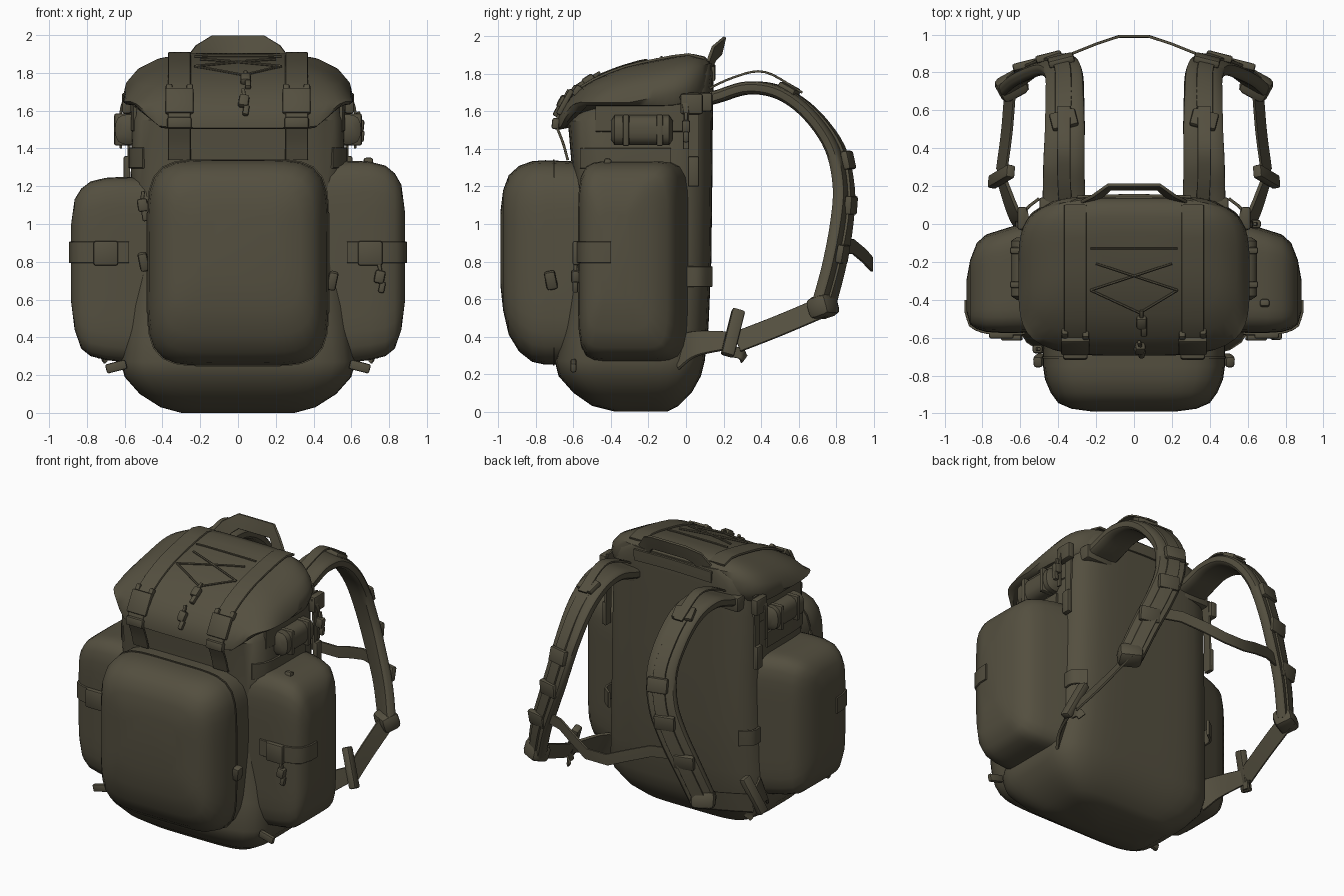
import bpy, bmesh, math
from mathutils import Vector, Matrix
from mathutils.bvhtree import BVHTree

if "Cube" in bpy.data.objects:
    bpy.data.objects.remove(bpy.data.objects["Cube"])

olive = bpy.data.materials.new("olive_canvas")
olive.use_nodes = True
colour = (0.088, 0.078, 0.05, 1)
olive.diffuse_color = colour
olive.node_tree.nodes["Principled BSDF"].inputs["Base Color"].default_value = colour
parts, surfaces = [], {}


def finish(name, bm, solid=False):
    bmesh.ops.recalc_face_normals(bm, faces=bm.faces)
    if solid:
        surfaces[name] = BVHTree.FromBMesh(bm)
    mesh = bpy.data.meshes.new(name)
    bm.to_mesh(mesh)
    bm.free()
    mesh.materials.append(olive)
    ob = bpy.data.objects.new(name, mesh)
    bpy.context.collection.objects.link(ob)
    parts.append(ob)


def skin(bm, rings):
    """Join rings of points into a capped tube."""
    rows = [[bm.verts.new(p) for p in ring] for ring in rings]
    n = len(rows[0])
    for a, b in zip(rows, rows[1:]):
        for i in range(n):
            bm.faces.new((a[i], a[(i + 1) % n], b[(i + 1) % n], b[i]))
    bm.faces.new(rows[0])
    bm.faces.new(rows[-1])


def oval(power, n):
    """Rounded square of radius one."""
    out = []
    for i in range(n):
        a = 2 * math.pi * (i + 0.5) / n
        c, s = math.cos(a), math.sin(a)
        r = (abs(c) ** power + abs(s) ** power) ** (-1 / power)
        out.append((c * r, s * r))
    return out


def loft(name, rings, place, power=5, n=56, solid=True):
    """rings: (level, u0, u1, v0, v1); place turns (level, u, v) into a point."""
    bm = bmesh.new()
    skin(bm, [[place(t, (u0 + u1) / 2 + (u1 - u0) / 2 * a, (v0 + v1) / 2 + (v1 - v0) / 2 * b)
               for a, b in oval(power, n)] for t, u0, u1, v0, v1 in rings])
    finish(name, bm, solid)


def spline(pts, steps=5):
    p = [Vector(q) for q in pts]
    p = [2 * p[0] - p[1]] + p + [2 * p[-1] - p[-2]]
    out = []
    for a, b, c, d in zip(p, p[1:], p[2:], p[3:]):
        for k in range(steps):
            t = k / steps
            out.append(0.5 * (2 * b + (c - a) * t + (2 * a - 5 * b + 4 * c - d) * t * t
                              + (3 * b - a - 3 * c + d) * t ** 3))
    return out + [p[-2]]


def band(name, pts, wide, width, thick, wide2=None, width2=None, power=12, n=12, smooth=True):
    """Webbing or padding swept along a path, optionally twisting and tapering."""
    path = spline(pts) if smooth else [Vector(p) for p in pts]
    w0, w1 = Vector(wide), Vector(wide2 or wide)
    rings = []
    for i, p in enumerate(path):
        t = i / (len(path) - 1)
        tan = (path[min(i + 1, len(path) - 1)] - path[max(i - 1, 0)]).normalized()
        w = w0.lerp(w1, t)
        w = (w - tan * w.dot(tan)).normalized()
        up = tan.cross(w)
        size = width + ((width2 or width) - width) * t
        rings.append([p + w * a * size / 2 + up * b * thick / 2 for a, b in oval(power, n)])
    bm = bmesh.new()
    skin(bm, rings)
    finish(name, bm)


def box(name, at, size, turn=(0, 0, 0), bevel=0.012):
    bm = bmesh.new()
    bmesh.ops.create_cube(bm, size=1)
    bmesh.ops.scale(bm, vec=size, verts=bm.verts)
    bmesh.ops.bevel(bm, geom=bm.edges[:], offset=min(bevel, min(size) * 0.3), segments=2,
                    affect='EDGES', profile=0.5)
    rot = Matrix.Rotation(turn[2], 4, 'Z') @ Matrix.Rotation(turn[1], 4, 'Y') @ Matrix.Rotation(turn[0], 4, 'X')
    bm.transform(Matrix.Translation(at) @ rot)
    finish(name, bm)


def hit(origin, aim, lift=0.008, only=""):
    """Nearest point on the cloth along a ray, lifted slightly."""
    o, d = Vector(origin), Vector(aim).normalized()
    found = [s.ray_cast(o, d) for key, s in surfaces.items() if only in key]
    return min((h for h in found if h[0]), key=lambda h: h[3])[0] - d * lift


def toggle(name, at, side=0.0, lean=0.0):
    down = Matrix.Rotation(lean, 3, 'X') @ Vector((0, 0, -1))
    box(name + "_barrel", at, (0.055, 0.045, 0.07), (lean, side, 0), 0.02)
    box(name + "_tip", Vector(at) + down * .055 + Vector((.012, 0, 0)), (0.032, 0.03, 0.06), (lean, side, 0))
    box(name + "_loop", Vector(at) - down * .05, (0.02, 0.02, 0.05), (lean, -side, 0))


# Main sack, rounded under the base and flat against the back
along_z = lambda t, u, v: Vector((u, v, t))
sack = [(0, .30, -.38, -.1), (.03, .41, -.5, -.04), (.1, .52, -.6, .03), (.19, .6, -.68, .08),
        (.27, .62, -.7, .1), (.45, .6, -.66, .12), (.8, .58, -.61, .135), (1.2, .57, -.6, .14),
        (1.55, .56, -.63, .143), (1.72, .52, -.45, .146), (1.8, .46, -.2, .146), (1.855, .36, -.05, .142)]
loft("main_sack", [(z, -w, w, a, b) for z, w, a, b in sack], along_z)

# Lid, tilted down to a front flap and cut higher at the sides
lid = [(1.5, .57, -.68, .12), (1.51, .59, -.695, .13), (1.57, .61, -.69, .138), (1.63, .595, -.655, .138),
       (1.69, .54, -.59, .135), (1.735, .45, -.48, .1), (1.76, .34, -.36, .04), (1.77, .2, -.25, -.05)]
loft("lid", [(z, -w, w, a, b) for z, w, a, b in lid],
     lambda t, u, v: Vector((u, v, max(t + .2 * (v + .69),
                                       t * .25 + 1.125 + .13 * min(1, max(0, (abs(u) - .4) / .15))))),
     power=4, n=72)

# Large front pocket with a seam where it meets the sack
along_y = lambda t, u, v: Vector((u, t, v))
front = [(-.5, .48, .25, 1.33), (-.75, .48, .25, 1.34), (-.82, .47, .265, 1.335), (-.89, .44, .32, 1.31),
         (-.945, .4, .41, 1.26), (-.975, .33, .54, 1.18), (-.99, .22, .68, 1.06)]
loft("front_pocket", [(y, -w, w, a, b) for y, w, a, b in front], along_y, power=5.5)
loft("front_pocket_seam", [(y, -.485, .485, .245, 1.345) for y in (-.71, -.7)], along_y, 5.5, solid=False)

# Side pockets; the left one is taller
pocket = [(.45, -.57, .04, .25, 1.31), (.62, -.575, -.005, .27, 1.315), (.7, -.575, -.03, .28, 1.31),
          (.78, -.57, -.055, .3, 1.29), (.83, -.555, -.1, .34, 1.25), (.865, -.53, -.19, .44, 1.19),
          (.885, -.46, -.3, .6, 1.04)]
for s, side, lift in ((1, "left", 1.015), (-1, "right", .95)):
    loft(side + "_pocket", [(x, a, b, c, d * lift) for x, a, b, c, d in pocket],
         lambda t, u, v: Vector((s * t, u, v)), power=7)

X, Z = (1, 0, 0), (0, 0, 1)
for s, side in ((1, "left"), (-1, "right")):
    flip = lambda ps: [(s * p[0], *p[1:]) for p in ps]
    # Lid straps with their buckles
    x = s * .31
    top = [hit((x, .1 - .085 * i, 3), (0, 0, -1)) for i in range(9)]
    drop = [hit((x, -2, z), (0, 1, 0)) for z in (1.66, 1.6, 1.53)]
    band(side + "_lid_strap", top + drop, X, .12, .014, smooth=False)
    band(side + "_lid_strap_tail", [(x, -.69, 1.52), (x, -.655, 1.43), (x, -.63, 1.34)], X, .12, .014)
    box(side + "_lid_buckle", hit((x, -2, 1.65), (0, 1, 0)), (.15, .03, .15), (-.5, 0, 0))
    box(side + "_lid_buckle_plug", (x, -.695, 1.535), (.13, .04, .06), (-.1, 0, 0))
    for k in (-1, 1):
        box(side + "_buckle_prong", hit((x + k * .055, -2, 1.71), (0, 1, 0)), (.035, .04, .06), (-.6, 0, 0))

    # Padded shoulder strap, twisting outward as it drops
    pad = [(.37, .06, 1.65), (.37, .17, 1.68), (.37, .33, 1.725), (.365, .5, 1.7), (.365, .66, 1.59),
           (.37, .79, 1.41), (.41, .84, 1.2), (.48, .83, 1.0), (.57, .79, .78), (.64, .735, .57)]
    out = (s * .85, -.5, 0)
    band(side + "_shoulder_pad", flip(pad), (s, 0, 0), .23, .07, out, .17, 5, 20)
    over = [(p[0] + .008, p[1] + .04 * min(1, i / 5), p[2] + .04 * max(0, 1 - i / 6))
            for i, p in enumerate(pad)][2:]
    band(side + "_pad_webbing", flip(over), (s, 0, 0), .09, .016, out, .08)
    for at, tilt in (((.37, .55, 1.72), -.5), ((.385, .865, 1.34), -1.35), ((.45, .88, 1.1), -1.65),
                     ((.57, .835, .84), -1.75)):
        box(side + "_pad_slider", (s * at[0], *at[1:]), (.14, .1, .04), (tilt, 0, -s * .25))
    box(side + "_pad_end", (s * .645, .73, .56), (.16, .13, .12), (.3, 0, -s * .5), .035)
    band(side + "_load_lifter", flip([(.36, .08, 1.7), (.37, .25, 1.78), (.37, .42, 1.81), (.37, .62, 1.7)]),
         X, .07, .012)
    box(side + "_strap_anchor", (s * .38, .08, 1.65), (.24, .12, .1))

    # Lower adjusting webbing, its face turned up and outward
    lean = (-s * .4, 0, .9)
    band(side + "_lower_webbing", flip([(.65, .76, .57), (.67, .5, .46), (.7, .27, .37)]), lean, .12, .014)
    band(side + "_lower_tab", flip([(.56, -.05, .31), (.63, .05, .36), (.7, .24, .38)]), lean, .2, .02, None, .1)
    box(side + "_ladder_buckle", (s * .7, .25, .42), (.05, .07, .27), (-.3, -s * .35, s * .2))
    band(side + "_webbing_tail", flip([(.71, .24, .32), (.71, .29, .31), (.69, .31, .28)]), Z, .06, .012)
    box(side + "_base_buckle", (s * .645, -.6, .245), (.11, .03, .05), (0, s * .25, 0))

    # Belt round the side pocket
    mid = Vector((s * .68, -.32, .85))
    rays = [Vector((s * math.cos(a), math.sin(a), 0)) for a in map(math.radians, range(-112, -14, 7))]
    band(side + "_pocket_belt", [hit(mid + r, -r, .004, side + "_pocket") for r in rays], Z, .115, .014,
         smooth=False)
    box(side + "_pocket_belt_buckle", (s * .7, -.585, .845), (.13, .04, .13))

    # Upper side webbing, roll pouch and compression strap
    for z, y0, w in ((1.35, -.56, .11), (1.57, -.48, .16)):
        band(side + "_side_webbing", [hit((s * 2, y0 + .06 * i, z), (-s, 0, 0), .006, "sack") for i in range(9)],
             Z, w, .016, smooth=False)
    loft(side + "_roll_pouch", [(y, s * .57 - r, s * .57 + r, 1.5 - r, 1.5 + r) for y, r in
         ((-.4, .05), (-.38, .08), (-.09, .08), (-.07, .05))], along_y, 3, 20, False)
    for y in (-.32, -.14):
        box(side + "_pouch_loop", (s * .573, y, 1.5), (.165, .035, .17), bevel=.03)
    band(side + "_compression_strap", flip([(.565, .04, 1.7), (.575, .04, 1.5), (.58, .04, 1.2)]),
         (0, 1, 0), .06, .014)
    box(side + "_compression_buckle", (s * .59, .03, 1.64), (.05, .12, .11))
    box(side + "_compression_lock", (s * .59, .04, 1.28), (.03, .06, .16))
    band(side + "_hanging_cord", flip([(.59, -.02, 1.68), (.62, 0, 1.6), (.62, 0, 1.4)]), (0, 1, 0), .03, .012)
    band(side + "_back_tab", flip([(.57, -.02, .72), (.572, .07, .72), (.5, .135, .72)]), Z, .11, .016)
    box(side + "_front_cinch", (s * .5, -.72, .8 if s < 0 else .7), (.05, .06, .1), (.2, s * .2, 0), .02)

# Chest strap sagging between the shoulder pads
arc = [(.52, .83, .88), (.35, .89, .88), (.2, .95, .83), (.08, .99, .785)]
band("chest_strap", arc + [(-x, y, z) for x, y, z in reversed(arc)], Z, .08, .014, smooth=False)

# Carry handle
grip = [(.24, .12, 1.84), (.19, .15, 1.91), (.13, .195, 1.95)]
band("carry_handle", grip + [(-x, y, z) for x, y, z in reversed(grip)], (0, .25, 1), .1, .018, smooth=False)
band("handle_seam", [(-.3, .143, 1.8), (0, .15, 1.81), (.3, .143, 1.8)], Z, .08, .016)

# Crossed lacing on the lid
rows = [-.13, -.21, -.35, -.47]
lace = [(-.23, rows[0], .23, rows[0]), (-.2, rows[1], .23, rows[2]), (.2, rows[1], -.23, rows[2]),
        (-.23, rows[2], .03, rows[3]), (.23, rows[2], .03, rows[3])]
for x0, y0, x1, y1 in lace:
    pts = [hit((x0 + (x1 - x0) * k / 6, y0 + (y1 - y0) * k / 6, 3), (0, 0, -1)) for k in range(7)]
    band("lid_lace", pts, X if y0 != y1 else (0, 1, 0), .014, .014, power=2, n=6, smooth=False)

# Toggles and clips
toggle("lid_upper_toggle", hit((.04, -.52, 3), (0, 0, -1), .015), lean=-1.0)
toggle("lid_front_toggle", hit((.03, -2, 1.65), (0, 1, 0), .015), .15, -.5)
toggle("left_pocket_clip", (.75, -.59, .72), .2)
toggle("right_front_clip", (-.505, -.66, 1.1), -.15)
toggle("left_hanging_clip", (.64, 0, 1.52), .1)
box("left_pocket_pull", (.69, -.42, 1.32), (.05, .04, .06), (-.2, 0, 0))

# Smooth the cloth, keep hard edges crisp
for ob in parts:
    ob.select_set(True)
bpy.context.view_layer.objects.active = parts[0]
bpy.ops.object.shade_smooth_by_angle(angle=math.radians(40))
